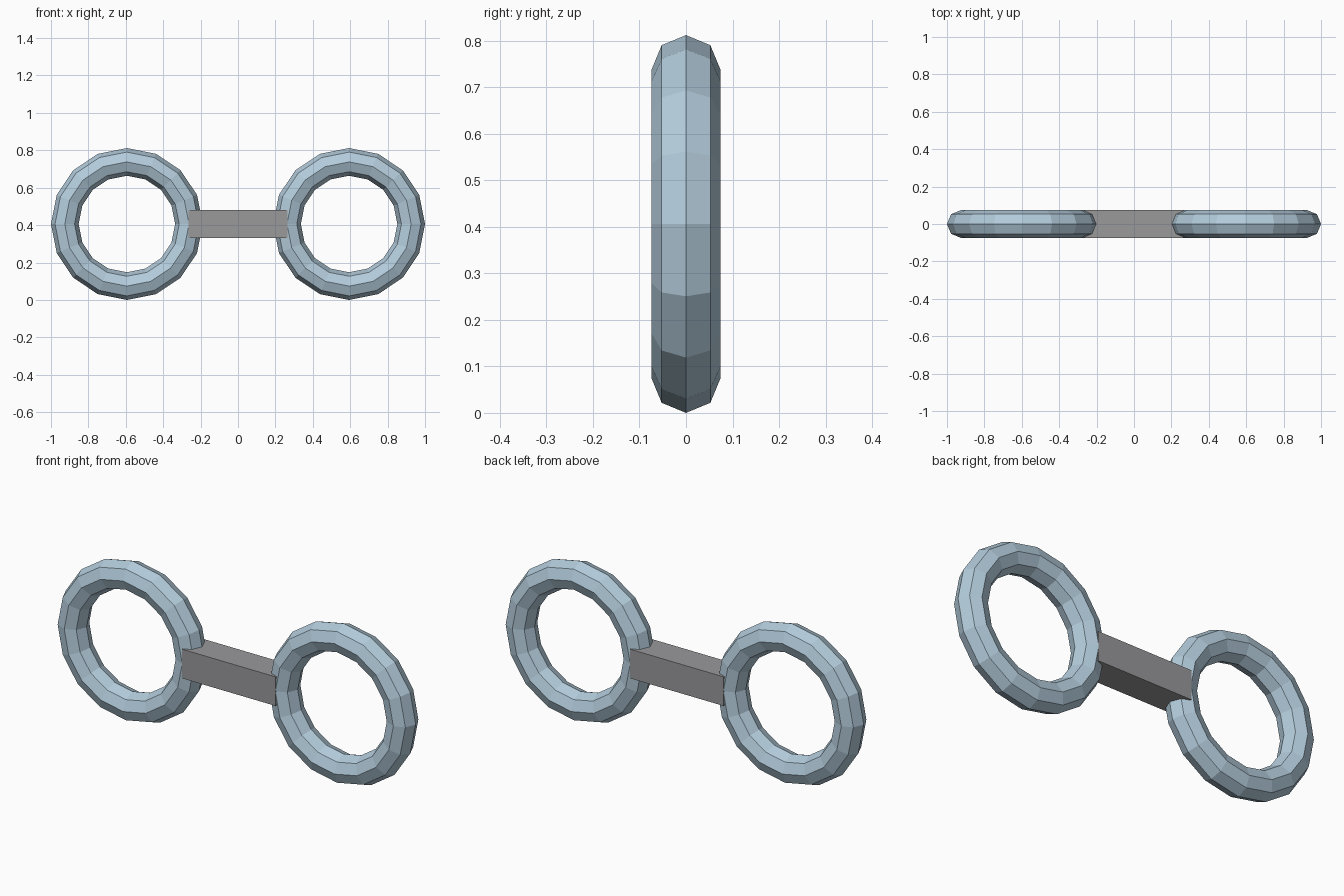
import bpy
from math import pi

cube = bpy.data.objects.get("Cube")
if cube:
    bpy.data.objects.remove(cube, do_unlink=True)

MAJOR, MINOR = 0.332, 0.074      # ring centre-line and tube radii
RING_X = 1.0 - MAJOR - MINOR     # ring centre distance from the middle
HEIGHT = MAJOR + MINOR           # height of the ring centres
BAR_END = RING_X - MAJOR + 0.002


def material(name, colour):
    mat = bpy.data.materials.new(name)
    mat.use_nodes = True
    rgba = (*colour, 1.0)
    mat.diffuse_color = rgba
    mat.node_tree.nodes["Principled BSDF"].inputs["Base Color"].default_value = rgba
    return mat


def finish(name, mat):
    obj = bpy.context.object
    obj.name = obj.data.name = name
    obj.data.materials.append(mat)
    bpy.ops.object.transform_apply(location=False, rotation=True, scale=True)
    bpy.ops.object.shade_flat()
    return obj


steel_blue = material("steel blue", (0.45, 0.60, 0.71))
grey = material("mid grey", (0.32, 0.32, 0.33))

# Two upright faceted rings
for name, side in (("left_ring", 1), ("right_ring", -1)):
    bpy.ops.mesh.primitive_torus_add(
        major_segments=16, minor_segments=8,
        major_radius=MAJOR, minor_radius=MINOR,
        location=(side * RING_X, 0, HEIGHT), rotation=(pi / 2, 0, 0))
    finish(name, steel_blue)

# Square bar joining the rings at their tube centres
bpy.ops.mesh.primitive_cube_add(size=2, location=(0, 0, HEIGHT))
bpy.context.object.scale = (BAR_END, MINOR, MINOR)
finish("connecting_bar", grey)
